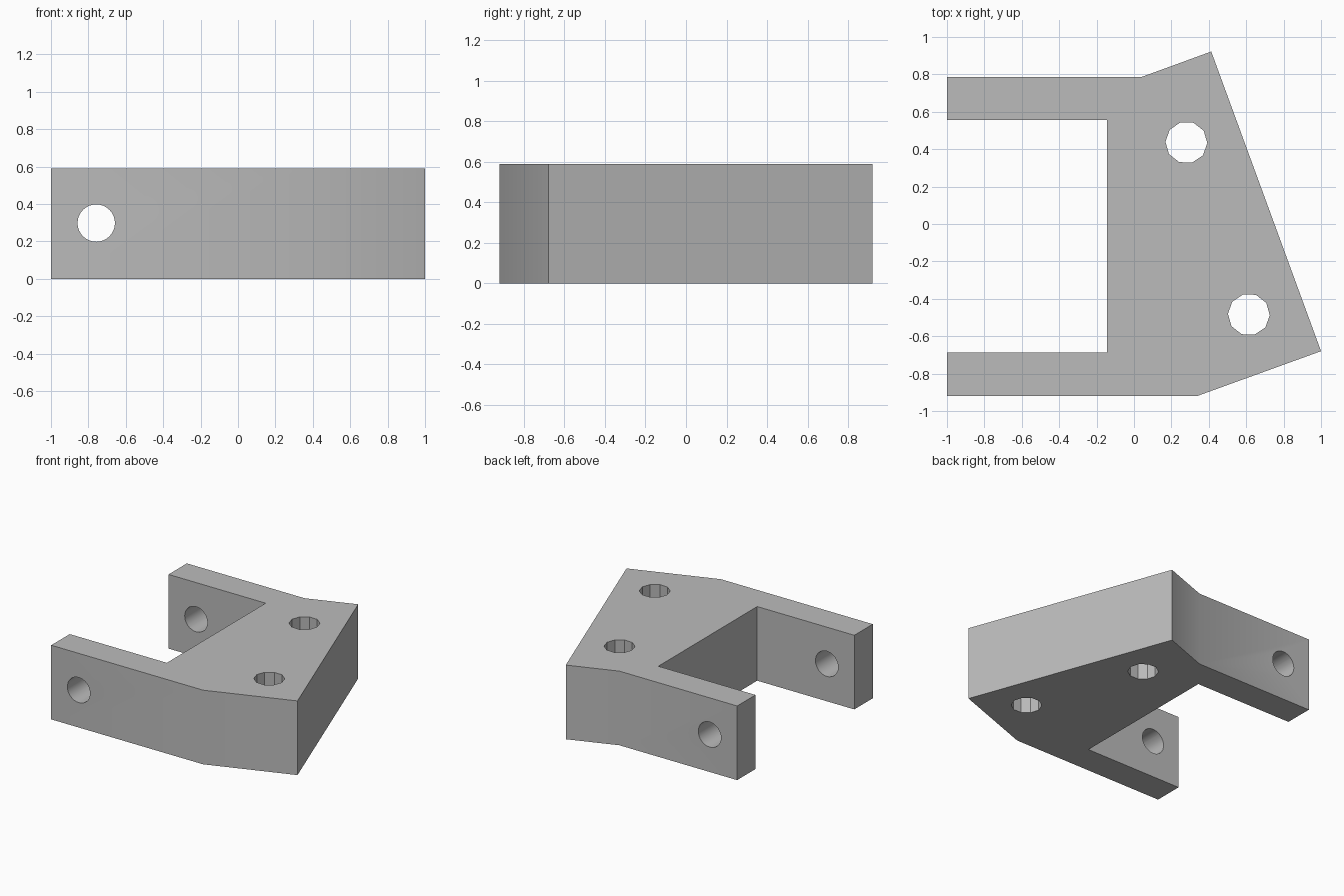
import bpy
import bmesh
import math
from mathutils import Matrix

cube = bpy.data.objects.get("Cube")
if cube:
    bpy.data.objects.remove(cube, do_unlink=True)

HEIGHT = 0.59
TILT = math.radians(-20)

grey = bpy.data.materials.new("plain_grey")
grey.use_nodes = True
grey.diffuse_color = (0.5, 0.5, 0.5, 1)
grey.node_tree.nodes["Principled BSDF"].inputs["Base Color"].default_value = (0.5, 0.5, 0.5, 1)


def add_object(name, bm):
    bmesh.ops.recalc_face_normals(bm, faces=bm.faces)
    mesh = bpy.data.meshes.new(name)
    bm.to_mesh(mesh)
    bm.free()
    mesh.materials.append(grey)
    obj = bpy.data.objects.new(name, mesh)
    bpy.context.collection.objects.link(obj)
    return obj


def drill(name, sides, radius, depth, matrix):
    """Cut a straight round hole through the bracket."""
    bm = bmesh.new()
    bmesh.ops.create_cone(bm, cap_ends=True, segments=sides, radius1=radius,
                          radius2=radius, depth=depth, matrix=matrix)
    cutter = add_object(name, bm)
    cutter.hide_render = True
    cutter.hide_set(True)
    cut = bracket.modifiers.new(name, 'BOOLEAN')
    cut.operation = 'DIFFERENCE'
    cut.solver = 'EXACT'
    cut.object = cutter
    return cutter


# Fork-shaped bracket body with a tilted mounting face
outline = [(-1, 0.785), (-1, 0.555), (-0.145, 0.555), (-0.145, -0.688),
           (-1, -0.688), (-1, -0.92), (0.337, -0.92), (1, -0.68),
           (0.413, 0.922), (0.037, 0.785)]
bm = bmesh.new()
base = bm.faces.new([bm.verts.new((x, y, 0)) for x, y in outline])
top = bmesh.ops.extrude_face_region(bm, geom=[base])["geom"]
bmesh.ops.translate(bm, vec=(0, 0, HEIGHT),
                    verts=[v for v in top if isinstance(v, bmesh.types.BMVert)])
bracket = add_object("bracket", bm)

# Faceted vertical bolt holes, aligned with the tilted face
cutters = []
for name, x, y in (("rear_bolt_hole", 0.28, 0.436), ("front_bolt_hole", 0.614, -0.484)):
    place = Matrix.Translation((x, y, HEIGHT / 2)) @ Matrix.Rotation(TILT, 4, 'Z')
    # Start the ten-sided ring with a corner on the tilted axis
    place = place @ Matrix.Rotation(math.pi / 2 + math.pi / 10, 4, 'Z')
    cutters.append(drill(name, 10, 0.112, 1, place))

# Round pivot hole through both arms
pivot = Matrix.Translation((-0.758, 0, HEIGHT / 2 + 0.003)) @ Matrix.Rotation(math.pi / 2, 4, 'X')
cutters.append(drill("pivot_hole", 32, 0.1, 3, pivot))

# Bake the cuts, then drop the cutters
bpy.ops.object.select_all(action='DESELECT')
bracket.select_set(True)
bpy.context.view_layer.objects.active = bracket
for cut in list(bracket.modifiers):
    bpy.ops.object.modifier_apply(modifier=cut.name)
for cutter in cutters:
    bpy.data.objects.remove(cutter, do_unlink=True)
bpy.ops.object.shade_smooth_by_angle(angle=math.radians(30))
